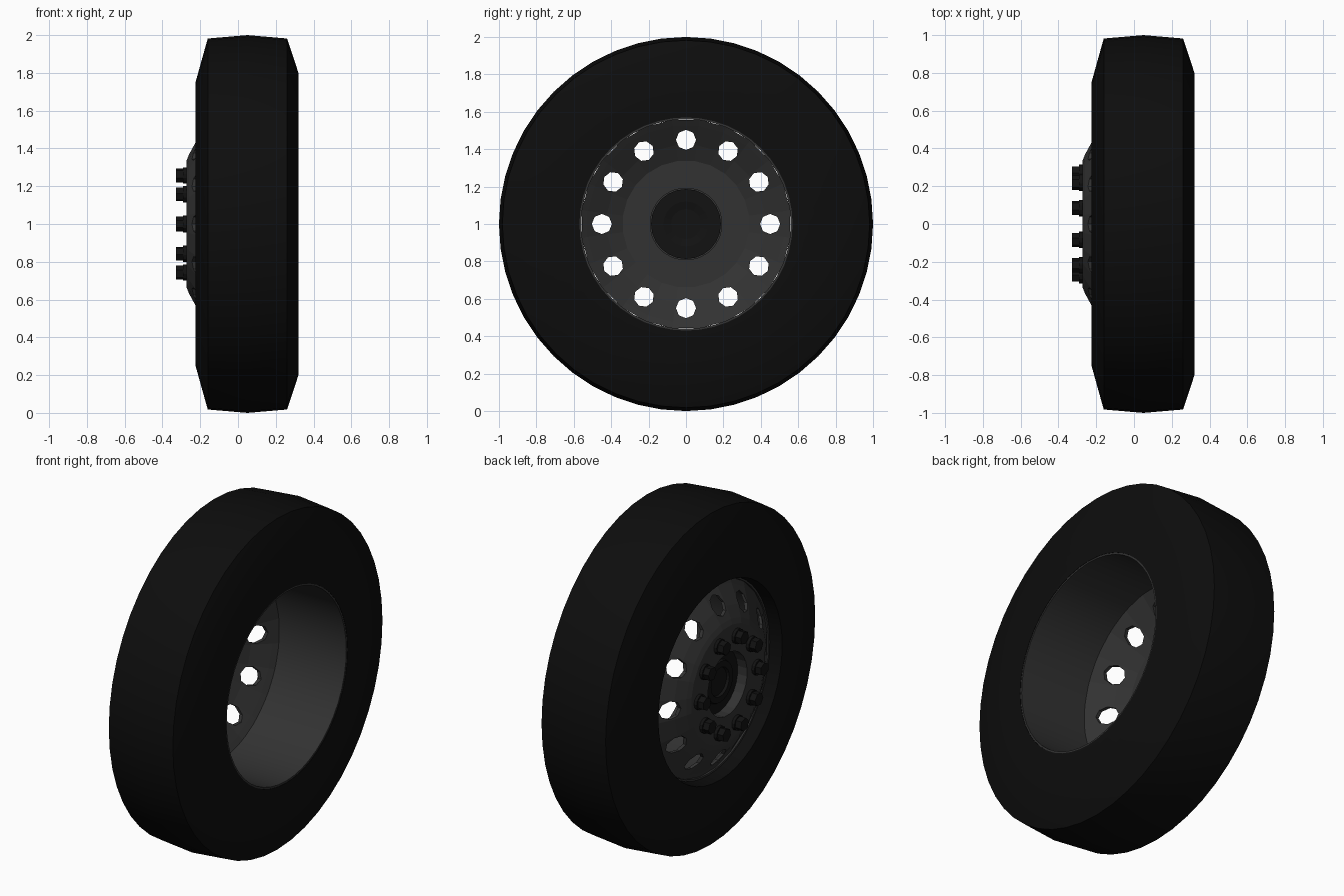
import bpy, bmesh, math
from mathutils import Matrix, Vector

if "Cube" in bpy.data.objects:
    bpy.data.objects.remove(bpy.data.objects["Cube"])

def mat(name, c):
    m = bpy.data.materials.new(name)
    m.diffuse_color = (*c, 1)
    m.use_nodes = True
    m.node_tree.nodes["Principled BSDF"].inputs["Base Color"].default_value = m.diffuse_color
    return m

RUBBER = mat("tyre rubber", (0.004, 0.004, 0.004))
STEEL = mat("dark steel", (0.032, 0.032, 0.032))
BLACK = mat("black hardware", (0.006, 0.006, 0.006))

def finish(name, bm, material, smooth=None):
    bmesh.ops.recalc_face_normals(bm, faces=bm.faces)
    me = bpy.data.meshes.new(name)
    bm.to_mesh(me)
    bm.free()
    ob = bpy.data.objects.new(name, me)
    bpy.context.collection.objects.link(ob)
    me.materials.append(material)
    if smooth:
        bpy.ops.object.select_all(action='DESELECT')
        ob.select_set(True)
        bpy.context.view_layer.objects.active = ob
        bpy.ops.object.shade_smooth_by_angle(angle=math.radians(smooth))
    return ob

def lathe(name, profile, segs, material, smooth=None, offset=0.0):
    """Spin a closed (x, radius) profile round the axle at z = 1."""
    bm = bmesh.new()
    rings = []
    for i in range(segs):
        a = 2 * math.pi * (i + offset) / segs
        rings.append([bm.verts.new((x, r * math.sin(a), 1 + r * math.cos(a))) for x, r in profile])
    n = len(profile)
    for i in range(segs):
        p, q = rings[i], rings[(i + 1) % segs]
        for j in range(n):
            k = (j + 1) % n
            bm.faces.new((p[j], p[k], q[k], q[j]))
    bmesh.ops.remove_doubles(bm, verts=bm.verts, dist=1e-5)
    return finish(name, bm, material, smooth)

def add_cyl(bm, x0, x1, radius, ring_r, angle, sides, tip=None):
    """Cylinder along x, placed on a circle round the axle."""
    c = Vector(((x0 + x1) / 2, ring_r * math.sin(angle), 1 + ring_r * math.cos(angle)))
    m = Matrix.Translation(c) @ Matrix.Rotation(-angle, 4, 'X') @ Matrix.Rotation(-math.pi / 2, 4, 'Y')
    bmesh.ops.create_cone(bm, cap_ends=True, segments=sides, radius1=radius,
                          radius2=tip or radius, depth=abs(x1 - x0), matrix=m)

# Tyre: crowned tread, sloped shoulders, flat sidewalls
lathe("tyre", [(-0.135, 0.572), (-0.225, 0.58), (-0.225, 0.75), (-0.165, 0.965), (-0.16, 0.982),
               (0.05, 1.0), (0.26, 0.982), (0.32, 0.80), (0.32, 0.57)], 48, RUBBER, 20)

# Rim barrel, open towards +x
lathe("rim_barrel", [(-0.15, 0.56), (0.318, 0.56), (0.318, 0.571), (-0.15, 0.571)], 48, STEEL, 30)

# Wheel disc: cone, flat bolt face and short hub sleeve
disc = lathe("wheel_disc", [(-0.14, 0.562), (-0.155, 0.535), (-0.225, 0.435), (-0.26, 0.37), (-0.272, 0.34),
                            (-0.272, 0.185), (-0.2, 0.185), (-0.2, 0.195), (-0.255, 0.195),
                            (-0.255, 0.34), (-0.21, 0.425), (-0.14, 0.53), (-0.12, 0.562)],
             24, STEEL, None, 0.5)

# Twelve octagonal vent holes
bm = bmesh.new()
for i in range(12):
    add_cyl(bm, -0.4, 0.1, 0.054, 0.45, i * math.pi / 6, 8)
cutter = finish("vent_cutter", bm, BLACK)
cutter.hide_render = True
mod = disc.modifiers.new("vents", 'BOOLEAN')
mod.operation = 'DIFFERENCE'
mod.solver = 'EXACT'
mod.object = cutter
bpy.ops.object.select_all(action='DESELECT')
disc.select_set(True)
bpy.context.view_layer.objects.active = disc
bpy.ops.object.modifier_apply(modifier=mod.name)
bpy.data.objects.remove(cutter)

# Recessed hub with a low raised ring
lathe("hub", [(-0.21, 0.0), (-0.21, 0.08), (-0.225, 0.085), (-0.225, 0.12), (-0.21, 0.125),
              (-0.21, 0.187), (-0.19, 0.187), (-0.19, 0.12), (-0.2, 0.08), (-0.2, 0.0)], 24, BLACK)

# Ten wheel nuts
bm = bmesh.new()
for i in range(10):
    a = math.pi / 2 + i * math.pi / 5
    add_cyl(bm, -0.29, -0.265, 0.044, 0.27, a, 12)
    add_cyl(bm, -0.327, -0.285, 0.039, 0.27, a, 6)
finish("wheel_nuts", bm, BLACK)
